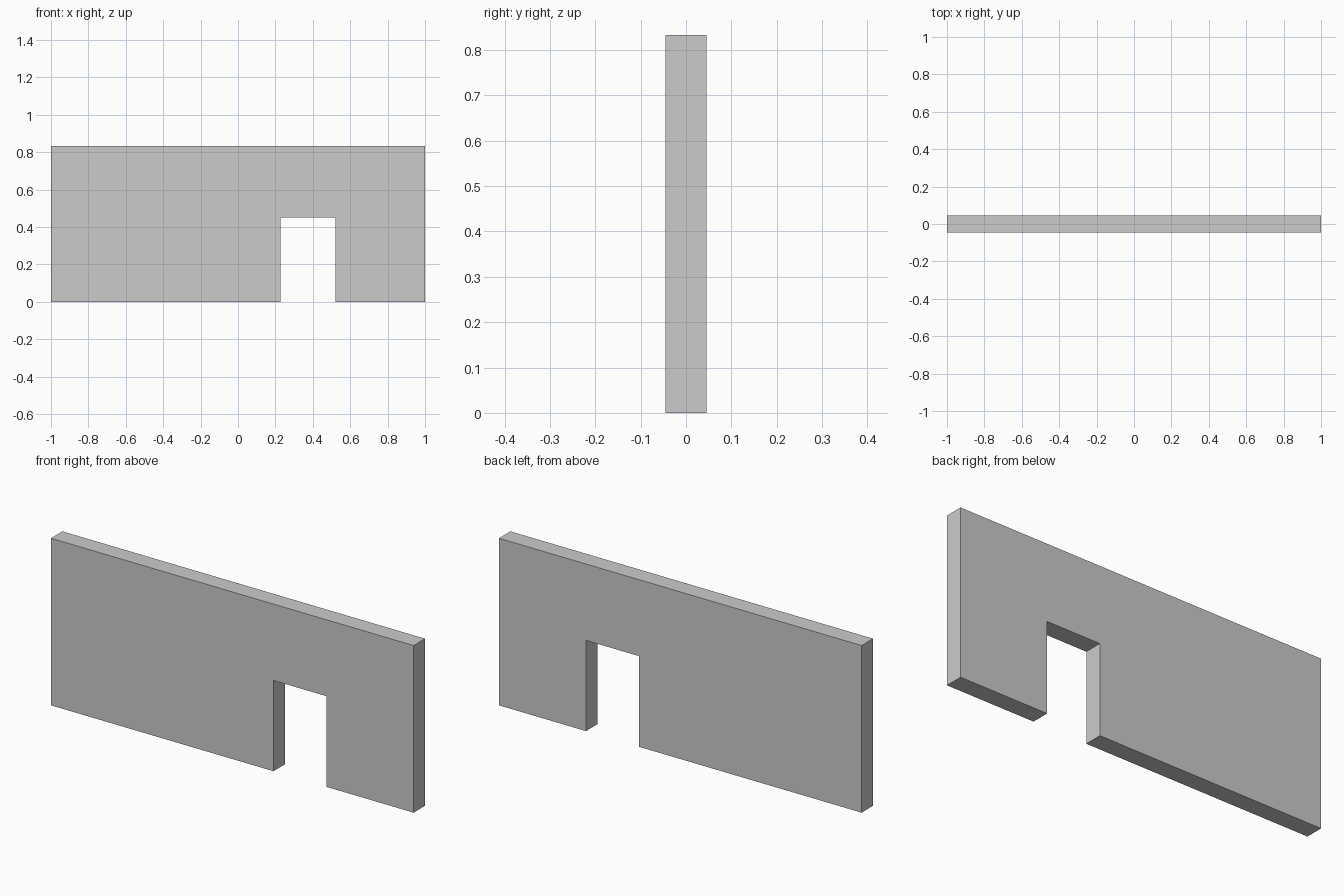
import bpy
import bmesh

if "Cube" in bpy.data.objects:
    bpy.data.objects.remove(bpy.data.objects["Cube"])

LENGTH, HEIGHT, THICKNESS = 2.0, 0.833, 0.09
DOOR_LEFT, DOOR_RIGHT, DOOR_TOP = 0.227, 0.52, 0.452

# Wall outline with the doorway notch, seen from the front
half = LENGTH / 2
outline = [
    (-half, 0), (DOOR_LEFT, 0), (DOOR_LEFT, DOOR_TOP), (DOOR_RIGHT, DOOR_TOP),
    (DOOR_RIGHT, 0), (half, 0), (half, HEIGHT), (-half, HEIGHT),
]

# Extrude the outline through the wall thickness
bm = bmesh.new()
front = bm.faces.new([bm.verts.new((x, -THICKNESS / 2, z)) for x, z in outline])
result = bmesh.ops.extrude_face_region(bm, geom=[front], use_keep_orig=True)
back_verts = [g for g in result["geom"] if isinstance(g, bmesh.types.BMVert)]
bmesh.ops.translate(bm, verts=back_verts, vec=(0, THICKNESS, 0))
bmesh.ops.recalc_face_normals(bm, faces=bm.faces[:])

mesh = bpy.data.meshes.new("wall_with_doorway")
bm.to_mesh(mesh)
bm.free()
wall = bpy.data.objects.new("wall_with_doorway", mesh)
bpy.context.collection.objects.link(wall)
